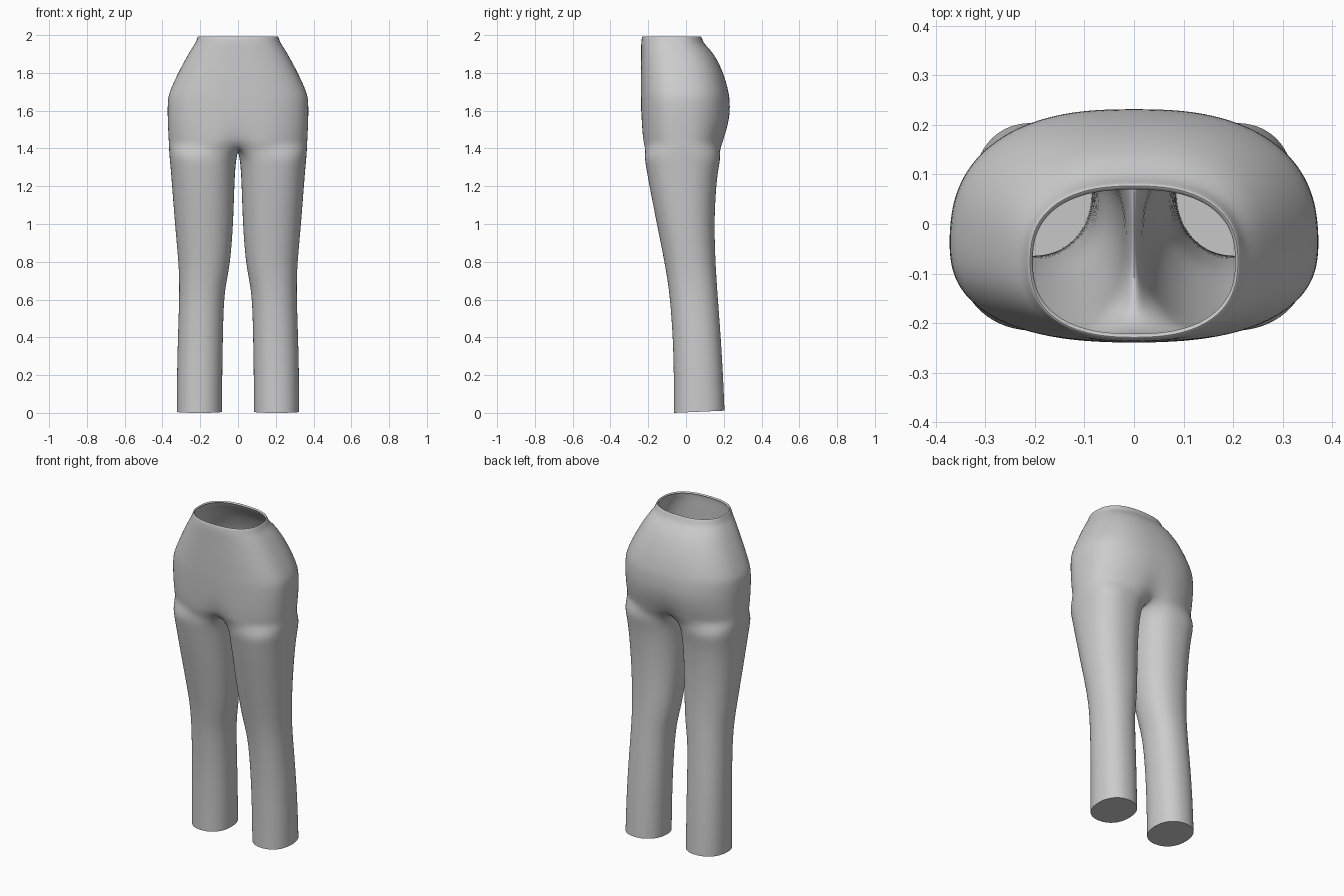
import bpy
import bmesh
from math import sin, cos, pi, radians, exp, copysign

cube = bpy.data.objects.get("Cube")
if cube:
    bpy.data.objects.remove(cube)

OUTER, INNER = 20, 8        # segments on the outer side and on the inseam
SEAM = radians(140)         # angle where the outer side meets the inseam

# Hips: height, half width, front y, back y, y of widest point, seam pinch
HIPS = [
    (1.985, .205, -.222, .07, -.075, 0),
    (2.0, .212, -.232, .08, -.075, 0),
    (1.965, .222, -.237, .09, -.075, 0),
    (1.94, .238, -.238, .11, -.07, 0),
    (1.9, .264, -.238, .15, -.06, 0),
    (1.8, .318, -.24, .2, -.045, 0),
    (1.7, .364, -.24, .226, -.04, 0),
    (1.66, .373, -.24, .232, -.04, 0),
    (1.58, .374, -.239, .236, -.04, .01),
    (1.5, .371, -.237, .221, -.035, .04),
    (1.45, .368, -.234, .206, -.03, .09),
    (1.42, .367, -.231, .199, -.025, .16),
]

# Leg: height, inner x, outer x, front y, back y, squareness
LEG = [
    (1.36, .006, .364, -.223, .186, 2.5),
    (1.3, .014, .358, -.212, .174, 2.4),
    (1.2, .019, .35, -.195, .16, 2.3),
    (1.0, .025, .335, -.155, .15, 2.2),
    (.8, .04, .316, -.115, .157, 2.2),
    (.7, .06, .312, -.098, .163, 2.2),
    (.6, .075, .312, -.085, .17, 2.2),
    (.4, .08, .319, -.07, .185, 2.2),
    (.2, .083, .324, -.065, .197, 2.2),
    (0, .085, .325, -.065, .205, 2.2),
]


def oval(angle, power):
    """Point on a unit rounded oval, angle 0 pointing to the side."""
    c, s = cos(angle), sin(angle)
    return (copysign(abs(c) ** (2 / power), c),
            copysign(abs(s) ** (2 / power), s))


def hip_row(bm, z, width, front, back, mid, pinch):
    row = []
    for i in range(OUTER + 1):
        u, v = oval(-pi / 2 + pi * i / OUTER, 2.45)
        x = 0 if i in (0, OUTER) else u * width
        y = mid + v * (back - mid if v > 0 else mid - front)
        y *= 1 - pinch * exp(-(x / .06) ** 2)
        row.append(bm.verts.new((x, y, z)))
    return row


def leg_row(bm, z, inner, outer, front, back, power):
    angles = [-SEAM + 2 * SEAM * i / OUTER for i in range(OUTER + 1)]
    angles += [SEAM + (2 * pi - 2 * SEAM) * j / INNER for j in range(1, INNER)]
    row = []
    for a in angles:
        u, v = oval(a, power)
        x = (inner + outer) / 2 + u * (outer - inner) / 2
        y = (front + back) / 2 + v * (back - front) / 2
        tilt = .006 * (1 + v) if z == 0 else 0
        row.append(bm.verts.new((x, y, z + tilt)))
    return row


def bridge(bm, upper, lower, closed):
    n = len(upper)
    for i in range(n if closed else n - 1):
        k = (i + 1) % n
        bm.faces.new((upper[i], lower[i], lower[k], upper[k]))


bm = bmesh.new()

# Waist and hips, one half
hips = [hip_row(bm, *r) for r in HIPS]
for upper, lower in zip(hips, hips[1:]):
    bridge(bm, upper, lower, False)

# Crotch seam running from back to front on the centre line
back_y, front_y = hips[-1][-1].co.y, hips[-1][0].co.y
crotch = []
for j in range(1, INNER):
    t = j / INNER
    crotch.append(bm.verts.new((0, back_y + (front_y - back_y) * t,
                                1.42 - .04 * sin(pi * t))))

# Leg and closed hem
rows = [hips[-1] + crotch] + [leg_row(bm, *r) for r in LEG]
for upper, lower in zip(rows, rows[1:]):
    bridge(bm, upper, lower, True)
hem = bm.faces.new(list(reversed(rows[-1])))
crease = bm.edges.layers.float.new("crease_edge")
for e in hem.edges:
    e[crease] = 1

mesh = bpy.data.meshes.new("trousers")
bm.to_mesh(mesh)
bm.free()
trousers = bpy.data.objects.new("trousers", mesh)
bpy.context.collection.objects.link(trousers)

# Mirror the second leg, then round the cloth
mirror = trousers.modifiers.new("mirror", "MIRROR")
mirror.use_clip = True
mirror.merge_threshold = .0005
smooth = trousers.modifiers.new("smooth", "SUBSURF")
smooth.levels = smooth.render_levels = 2

# Plain grey cloth
cloth = bpy.data.materials.new("grey_cloth")
cloth.use_nodes = True
colour = (.6, .6, .6, 1)
cloth.diffuse_color = colour
cloth.node_tree.nodes["Principled BSDF"].inputs["Base Color"].default_value = colour
mesh.materials.append(cloth)

bpy.ops.object.select_all(action="DESELECT")
trousers.select_set(True)
bpy.context.view_layer.objects.active = trousers
for m in ("mirror", "smooth"):
    bpy.ops.object.modifier_apply(modifier=m)
bpy.ops.object.shade_smooth_by_angle(angle=radians(50))
